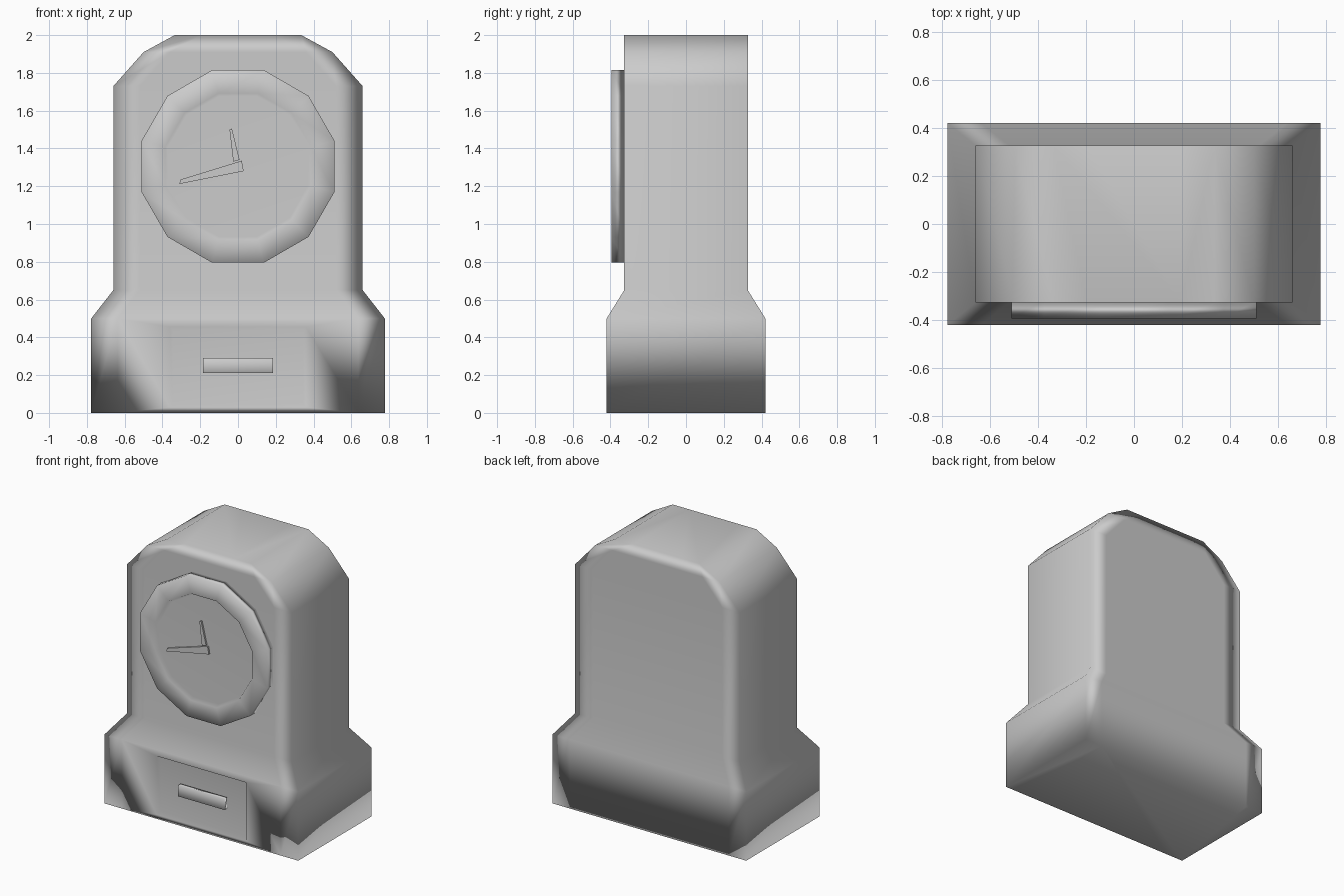
import bpy, bmesh, math
from mathutils import Vector

if "Cube" in bpy.data.objects:
    bpy.data.objects.remove(bpy.data.objects["Cube"])

grey = bpy.data.materials.new("grey")
grey.diffuse_color = (0.53, 0.53, 0.53, 1)
grey.use_nodes = True
grey.node_tree.nodes["Principled BSDF"].inputs["Base Color"].default_value = grey.diffuse_color


def finish(name, bm, smooth=True):
    bmesh.ops.recalc_face_normals(bm, faces=bm.faces)
    mesh = bpy.data.meshes.new(name)
    bm.to_mesh(mesh)
    bm.free()
    mesh.materials.append(grey)
    for p in mesh.polygons:
        p.use_smooth = smooth
    obj = bpy.data.objects.new(name, mesh)
    bpy.context.collection.objects.link(obj)
    if smooth:  # large faces dominate the soft shading
        mod = obj.modifiers.new("weighted", 'WEIGHTED_NORMAL')
        mod.mode = 'FACE_AREA'
        mod.weight = 50
    return obj


def loft(bm, rings):
    """Bridge rings of points into a closed skin and return its side faces."""
    rows = [[bm.verts.new(p) for p in r] for r in rings]
    faces = []
    for a, b in zip(rows, rows[1:]):
        n = len(a)
        for i in range(n):
            j = (i + 1) % n
            faces.append(bm.faces.new((a[i], a[j], b[j], b[i])))
    bm.faces.new(rows[0][::-1])
    bm.faces.new(rows[-1])
    return faces


def section(hx, hy, z, edge=0.14):
    """Rectangle with an extra column near each front and back corner."""
    xs = (-hx, -hx + edge, hx - edge, hx)
    return [(x, -hy, z) for x in xs] + [(x, hy, z) for x in reversed(xs)]


# Case: flared base, straight body, stepped round top
bm = bmesh.new()
sections = [(0.777, 0.42, 0), (0.777, 0.42, 0.5), (0.66, 0.327, 0.65),
            (0.66, 0.327, 1.73), (0.5, 0.327, 1.91), (0.335, 0.327, 2.0)]
skin = loft(bm, [section(*s) for s in sections])
front = skin[1]

# Recessed panel in the front of the base
for hx, z0, z1, y in [(0.36, 0.03, 0.455, -0.42), (0.345, 0.045, 0.44, -0.39)]:
    bmesh.ops.inset_individual(bm, faces=[front], thickness=0.01)
    mid = front.calc_center_median()
    for v in front.verts:
        v.co = Vector((hx if v.co.x > mid.x else -hx, y,
                       z1 if v.co.z > mid.z else z0))
finish("clock_case", bm)

# Panel handle
bm = bmesh.new()
loft(bm, [[(-0.185, y, 0.21), (0.185, y, 0.21), (0.185, y, 0.29), (-0.185, y, 0.29)]
          for y in (-0.385, -0.421)])
finish("panel_handle", bm)


# Dial: twelve-sided rim with sunken face
def ring(r, y, n=12):
    return [(r * math.cos((i + 0.5) * math.tau / n), y,
             1.305 + r * math.sin((i + 0.5) * math.tau / n)) for i in range(n)]


bm = bmesh.new()
loft(bm, [ring(0.528, -0.32), ring(0.528, -0.394), ring(0.40, -0.394), ring(0.385, -0.365)])
finish("clock_dial", bm)

# Hands
hands = {
    "hour_hand": [(-0.025, 1.33), (0.008, 1.34), (-0.032, 1.505), (-0.045, 1.5)],
    "minute_hand": [(0.03, 1.28), (0.02, 1.335), (-0.305, 1.235), (-0.31, 1.212)],
}
for name, pts in hands.items():
    bm = bmesh.new()
    loft(bm, [[(x, y, z) for x, z in pts] for y in (-0.36, -0.378)])
    finish(name, bm, smooth=False)
